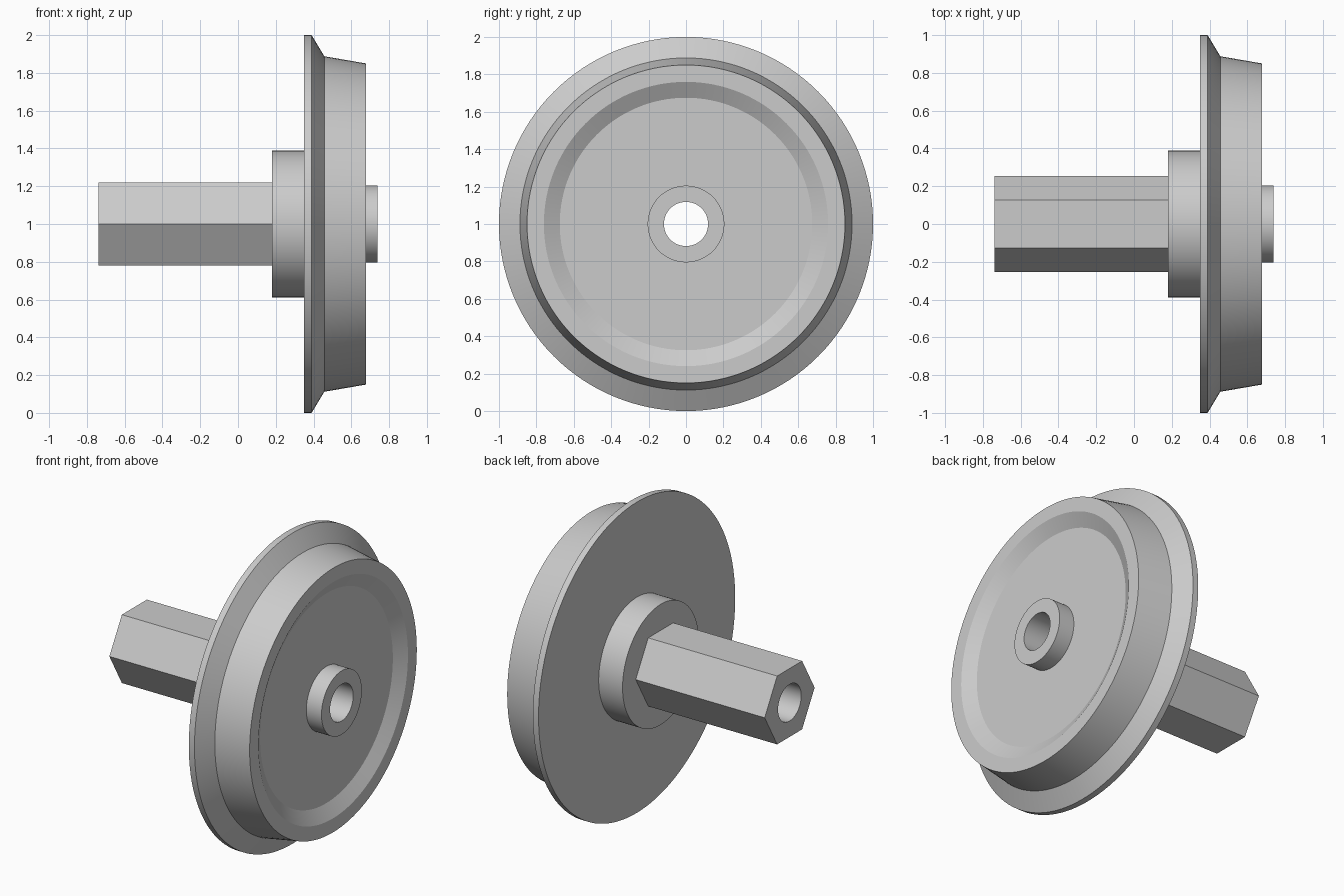
import bpy
import bmesh
from math import cos, sin, pi, radians
from mathutils import Vector

cube = bpy.data.objects.get("Cube")
if cube:
    bpy.data.objects.remove(cube, do_unlink=True)

CENTRE = Vector((0, 0, 1))
BORE = 0.118
SEGMENTS = 128

steel = bpy.data.materials.new("plain grey steel")
steel.use_nodes = True
GREY = (0.6, 0.6, 0.6, 1)
steel.diffuse_color = GREY
steel.node_tree.nodes["Principled BSDF"].inputs["Base Color"].default_value = GREY


def finish(bm, name):
    """Turn a bmesh into a shaded object with sharp machined edges."""
    bmesh.ops.recalc_face_normals(bm, faces=bm.faces)
    mesh = bpy.data.meshes.new(name)
    bm.to_mesh(mesh)
    bm.free()
    mesh.materials.append(steel)
    obj = bpy.data.objects.new(name, mesh)
    bpy.context.collection.objects.link(obj)
    bpy.ops.object.select_all(action="DESELECT")
    obj.select_set(True)
    bpy.context.view_layer.objects.active = obj
    bpy.ops.object.shade_smooth_by_angle(angle=radians(20))
    return obj


def ring(bm, x, radius, sides):
    """Closed loop of edges around the axle line."""
    verts = [bm.verts.new(CENTRE + Vector((x, radius * cos(2 * pi * i / sides),
                                           radius * sin(2 * pi * i / sides))))
             for i in range(sides)]
    edges = [bm.edges.new((verts[i - 1], verts[i])) for i in range(sides)]
    return verts, edges


def wall(bm, a, b):
    """Quads between two loops of equal size."""
    for i in range(len(a)):
        bm.faces.new((a[i - 1], a[i], b[i], b[i - 1]))


# Wheel: collar, flange, tapered tread, dished face, boss and bore
profile = [
    (0.18, BORE), (0.18, 0.388),      # collar back
    (0.35, 0.388), (0.35, 1.0),       # flange back
    (0.39, 1.0), (0.457, 0.888),      # flange edge and cone
    (0.678, 0.85), (0.678, 0.76),     # tread and rim
    (0.63, 0.675), (0.63, 0.205),     # dished face
    (0.738, 0.205), (0.738, BORE),    # boss
]
bm = bmesh.new()
loops = [ring(bm, x, r, SEGMENTS)[0] for x, r in profile]
for i in range(len(loops)):
    wall(bm, loops[i - 1], loops[i])
finish(bm, "flanged_wheel")

# Hexagonal axle sleeve, open where it meets the collar
bm = bmesh.new()
hex_end, hex_edges = ring(bm, -0.738, 0.254, 6)
hex_root, _ = ring(bm, 0.18, 0.254, 6)
bore_end, bore_edges = ring(bm, -0.738, BORE, SEGMENTS)
bore_root, _ = ring(bm, 0.18, BORE, SEGMENTS)
wall(bm, hex_end, hex_root)
wall(bm, bore_end, bore_root)
bmesh.ops.triangle_fill(bm, use_beauty=True, edges=hex_edges + bore_edges)
finish(bm, "hexagonal_axle")
